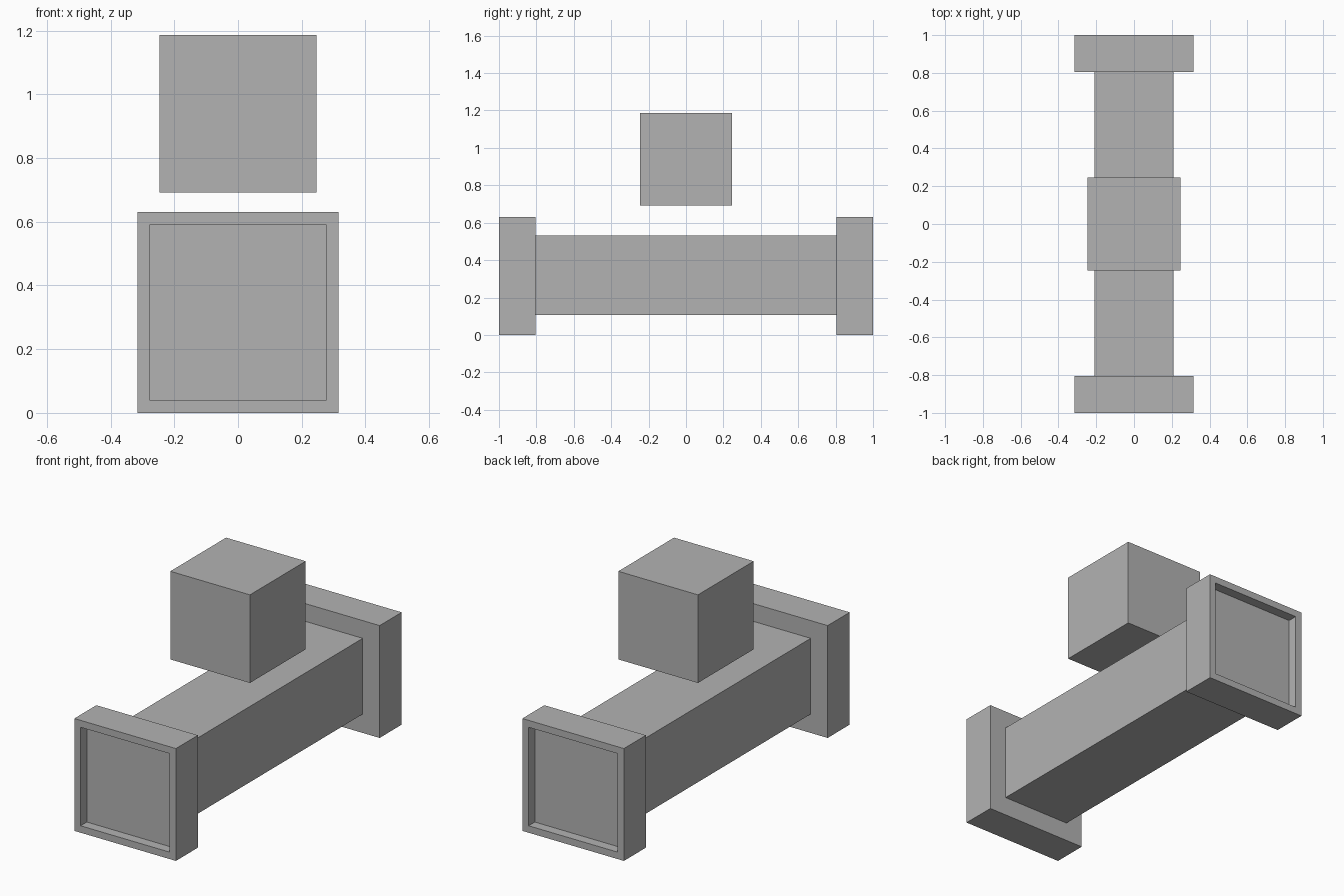
import bpy
import bmesh
from mathutils import Vector

if "Cube" in bpy.data.objects:
    bpy.data.objects.remove(bpy.data.objects["Cube"], do_unlink=True)

GREY = (0.45, 0.45, 0.45, 1.0)
material = bpy.data.materials.new("plain grey")
material.use_nodes = True
material.diffuse_color = GREY
material.node_tree.nodes["Principled BSDF"].inputs["Base Color"].default_value = GREY


def box(name, size, centre, recess_side=0):
    """Box of a given size; recess_side (-1 or 1) sinks a panel into that y face."""
    bm = bmesh.new()
    bmesh.ops.create_cube(bm, size=1)
    bmesh.ops.scale(bm, vec=Vector(size), verts=bm.verts)
    if recess_side:
        panel = [f for f in bm.faces if f.normal.y * recess_side > 0.9]
        bmesh.ops.inset_region(bm, faces=panel, thickness=0.055)
        # Straight-walled recess
        floor = bmesh.ops.extrude_face_region(bm, geom=panel)["geom"]
        verts = [v for v in floor if isinstance(v, bmesh.types.BMVert)]
        bmesh.ops.translate(bm, verts=verts, vec=(0, -0.055 * recess_side, 0))
        bmesh.ops.delete(bm, geom=[f for f in panel if f.is_valid], context="FACES_ONLY")
        bmesh.ops.recalc_face_normals(bm, faces=bm.faces)
    mesh = bpy.data.meshes.new(name)
    bm.to_mesh(mesh)
    bm.free()
    mesh.materials.append(material)
    obj = bpy.data.objects.new(name, mesh)
    obj.location = centre
    bpy.context.collection.objects.link(obj)
    return obj


AXIS_Z = 0.315

# Horizontal beam between the end blocks
box("beam", (0.42, 1.61, 0.425), (0, 0, AXIS_Z + 0.003))

# Recessed end blocks
for name, side in (("front_end_block", -1), ("back_end_block", 1)):
    box(name, (0.63, 0.195, 0.63), (0, side * 0.9025, AXIS_Z), side)

# Cube floating above the beam
box("floating_cube", (0.494, 0.494, 0.494), (0, 0, 0.939))
